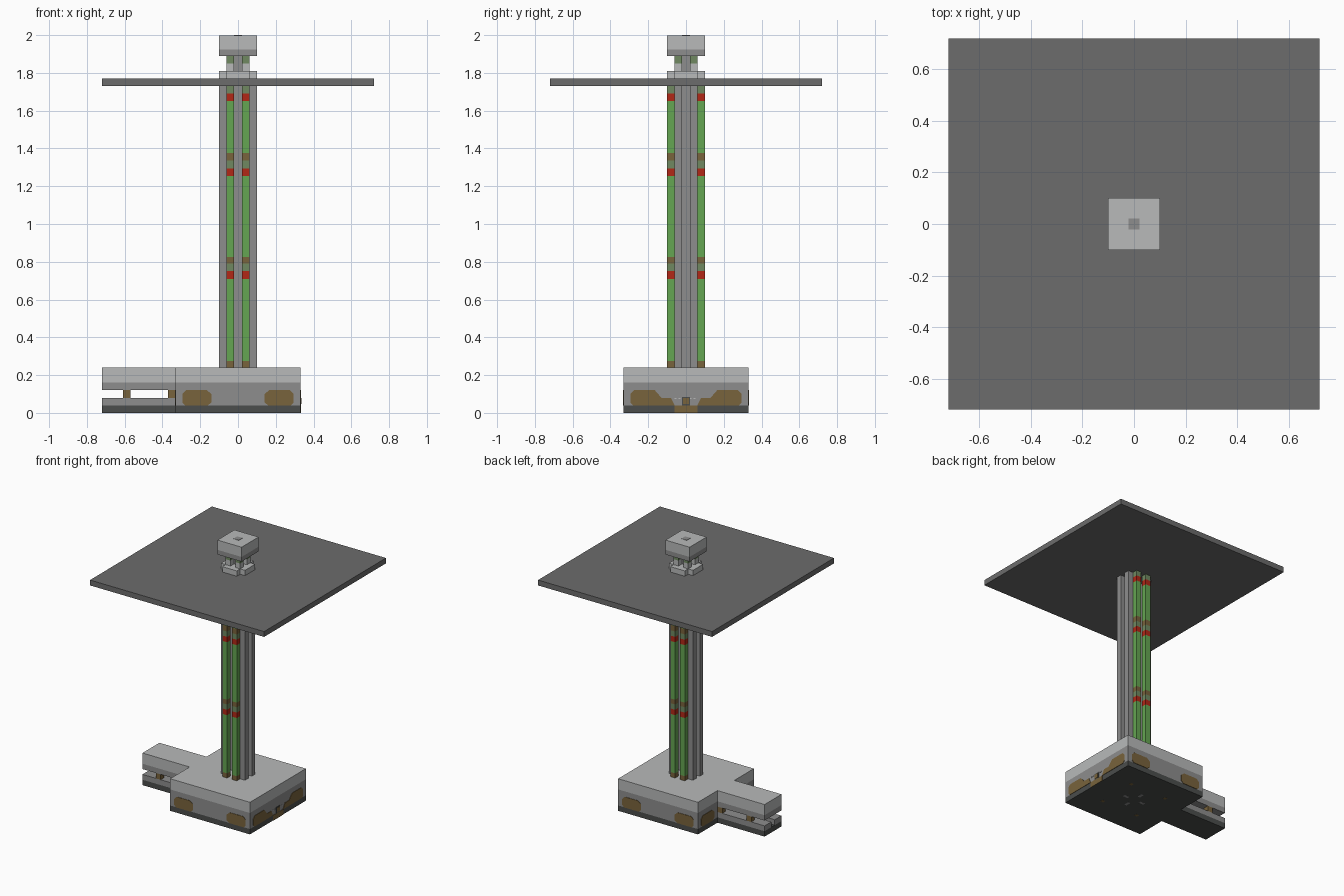
import bpy, bmesh
from math import pi
from mathutils import Matrix

cube = bpy.data.objects.get("Cube")
if cube:
    bpy.data.objects.remove(cube, do_unlink=True)


def material(name, r, g, b):
    m = bpy.data.materials.new(name)
    m.diffuse_color = (r, g, b, 1)
    m.use_nodes = True
    m.node_tree.nodes["Principled BSDF"].inputs["Base Color"].default_value = (r, g, b, 1)
    return m


LIGHT = material("light grey", 0.48, 0.49, 0.49)
GREY = material("mid grey", 0.27, 0.27, 0.27)
SLATE = material("slate grey", 0.15, 0.15, 0.15)
DARK = material("dark grey", 0.07, 0.075, 0.072)
GREEN = material("green", 0.13, 0.38, 0.085)
RED = material("red", 0.45, 0.02, 0.008)
OLIVE = material("olive", 0.16, 0.25, 0.12)
BROWN = material("brown", 0.19, 0.125, 0.045)


def finish(name, bm, mat):
    bmesh.ops.recalc_face_normals(bm, faces=bm.faces)
    mesh = bpy.data.meshes.new(name)
    bm.to_mesh(mesh)
    bm.free()
    mesh.materials.append(mat)
    ob = bpy.data.objects.new(name, mesh)
    bpy.context.collection.objects.link(ob)
    return ob


def box(name, mat, x, y, z):
    """Box from (min, max) pairs."""
    bm = bmesh.new()
    size = [b - a for a, b in (x, y, z)]
    mid = [(a + b) / 2 for a, b in (x, y, z)]
    bmesh.ops.create_cube(bm, size=1, matrix=Matrix.Translation(mid) @ Matrix.Diagonal((*size, 1)))
    return finish(name, bm, mat)


def block(name, mat, half, z0, z1):
    return box(name, mat, (-half, half), (-half, half), (z0, z1))


def wall_plate(name, mat, outline, turn, out=0.003):
    """Thin plate on a base wall; turn counts quarter turns from the front."""
    bm = bmesh.new()
    face = bm.faces.new([bm.verts.new((u, -BASE, v)) for u, v in outline])
    new = bmesh.ops.extrude_face_region(bm, geom=[face])["geom"]
    bmesh.ops.translate(bm, vec=(0, -out, 0), verts=[v for v in new if isinstance(v, bmesh.types.BMVert)])
    bmesh.ops.rotate(bm, verts=bm.verts, matrix=Matrix.Rotation(turn * pi / 2, 3, "Z"))
    return finish(name, bm, mat)


def rect(u0, u1, v0, v1):
    return [(u0, v0), (u1, v0), (u1, v1), (u0, v1)]


def span(centre, half=0.02):
    return (centre - half, centre + half)


BASE = 0.33
SIGNS = (-1, 1)

# Square base in three layers
block("base_foot", DARK, BASE, 0, 0.04)
block("base_body", GREY, BASE, 0.04, 0.16)
block("base_top", LIGHT, BASE, 0.16, 0.24)

# Worn patches on the walls
patch = [(0.16, 0.04), (0.28, 0.04), (0.295, 0.055), (0.295, 0.10),
         (0.275, 0.12), (0.165, 0.12), (0.14, 0.10), (0.14, 0.055)]
long_patch = [(0.06, 0.04), (0.28, 0.04), (0.295, 0.055), (0.295, 0.10),
              (0.275, 0.12), (0.165, 0.12), (0.13, 0.08), (0.08, 0.08)]
for turn in range(4):
    for s in SIGNS:
        shape = long_patch if turn == 1 else patch
        wall_plate("wall_patch", BROWN, [(s * u, v) for u, v in shape], turn)

# Socket in the middle of the left wall
wall_plate("socket_foot", BROWN, rect(-0.06, 0.06, 0, 0.04), 1)
wall_plate("socket_frame", DARK, rect(-0.022, 0.022, 0.04, 0.085), 1)
wall_plate("socket_core", BROWN, rect(-0.016, 0.016, 0.046, 0.078), 1, 0.005)
for i in range(6):
    u = -0.06 + i * 0.02
    if abs(u + 0.005) > 0.024:
        wall_plate("socket_tooth", LIGHT, rect(u, u + 0.01, 0.074, 0.08), 1)

# Side arm with an open slot between upper beam and lower rails
ARM = (-0.72, -BASE)
box("arm_top", LIGHT, ARM, (-0.1, 0.1), (0.16, 0.24))
box("arm_beam", GREY, ARM, (-0.1, 0.1), (0.12, 0.16))
box("arm_foot", DARK, ARM, (-0.1, 0.1), (0, 0.04))
for s in SIGNS:
    box("arm_rail", GREY, ARM, span(s * 0.06, 0.04), (0.04, 0.08))
    for x in (-0.59, -0.35):
        box("arm_post", BROWN, span(x), span(s * 0.08), (0.08, 0.12))

# Marks under the base
for sx in SIGNS:
    box("under_slot", GREY, span(sx * 0.07), span(0, 0.01), (-0.0005, 0.002))
    box("under_slot", GREY, span(0, 0.01), span(sx * 0.07), (-0.0005, 0.002))
    for sy in SIGNS:
        box("under_mark", BROWN, span(sx * 0.15, 0.012), span(sy * 0.15, 0.012), (-0.0005, 0.002))

# Column: centre pole, grey bars on the sides, banded bars front and back
block("centre_pole", GREY, 0.02, 0.24, 1.89)
bands = [(BROWN, 0.275), (GREEN, 0.71), (RED, 0.75), (OLIVE, 0.79), (BROWN, 0.825),
         (GREEN, 1.255), (RED, 1.295), (OLIVE, 1.335), (BROWN, 1.375),
         (GREEN, 1.65), (RED, 1.69), (OLIVE, 1.73)]
for a in SIGNS:
    for b in SIGNS:
        box("grey_bar", GREY, span(a * 0.08), span(b * 0.04), (0.24, 1.73))
        low = 0.24
        for mat, high in bands:
            box("banded_bar", mat, span(b * 0.04), span(a * 0.08), (low, high))
            low = high
        # Neck posts above the roof
        box("neck_post", LIGHT, span(a * 0.04), span(b * 0.04), (1.81, 1.85))
        box("neck_post_top", OLIVE, span(a * 0.04), span(b * 0.04), (1.85, 1.89))

# Flat roof and cross-shaped collar
block("roof", SLATE, 0.72, 1.73, 1.77)
box("collar", LIGHT, (-0.1, 0.1), (-0.06, 0.06), (1.77, 1.81))
for s in SIGNS:
    box("collar_end", LIGHT, (-0.06, 0.06), span(s * 0.08), (1.77, 1.81))

# Cap with a small centre plug
block("cap_base", GREY, 0.1, 1.89, 1.925)
block("cap", LIGHT, 0.1, 1.925, 1.998)
block("cap_plug", GREY, 0.022, 1.995, 2.0)
